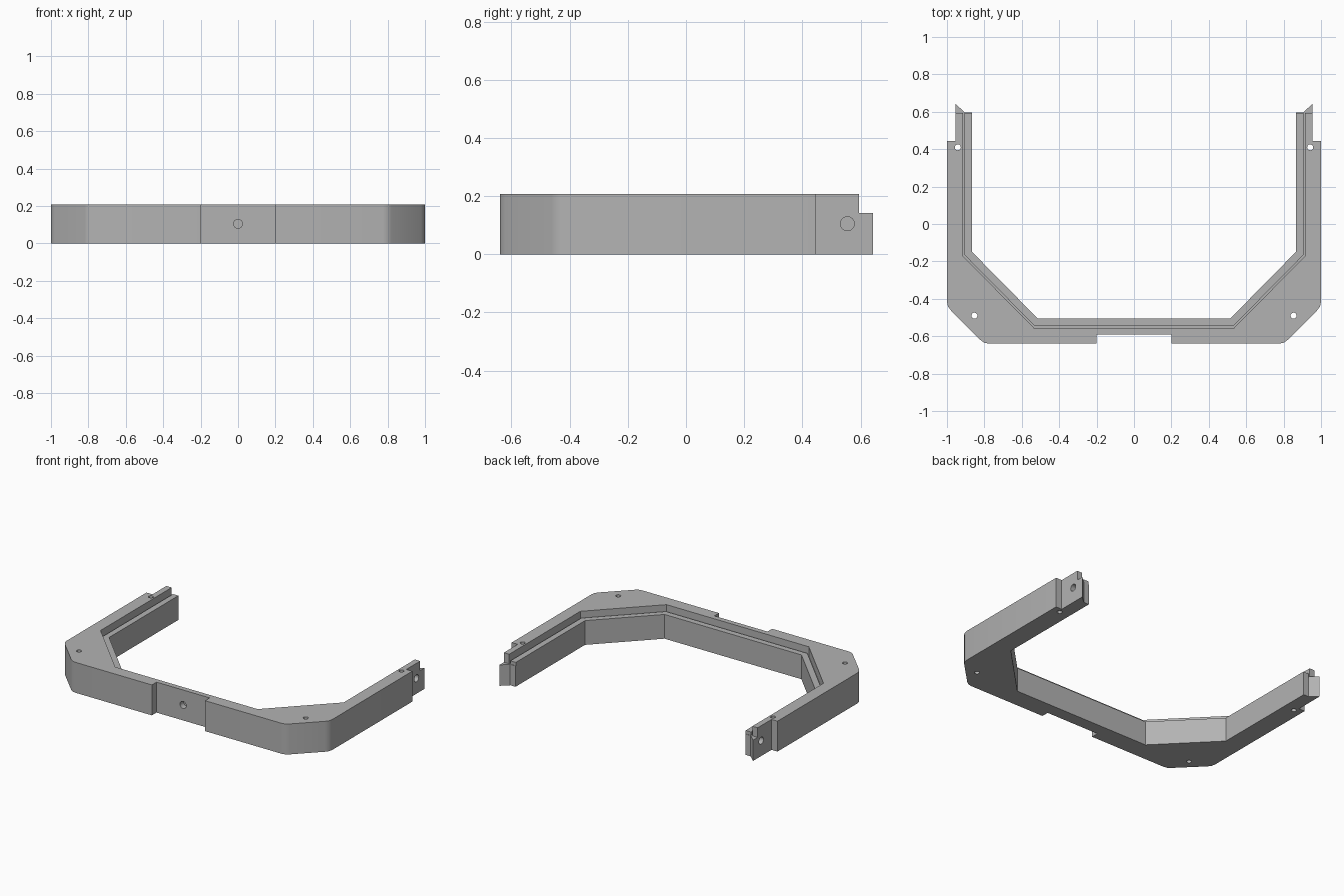
import bpy
from math import pi

cube = bpy.data.objects.get("Cube")
if cube:
    bpy.data.objects.remove(cube, do_unlink=True)

HEIGHT, LEDGE, LOW = 0.207, 0.165, 0.142

grey = bpy.data.materials.new("plain grey")
grey.use_nodes = True
colour = (0.45, 0.45, 0.45, 1)
grey.diffuse_color = colour
grey.node_tree.nodes["Principled BSDF"].inputs["Base Color"].default_value = colour


def prism(name, outline, z0, z1):
    """Extrude a closed plan outline between two heights."""
    n = len(outline)
    verts = [(x, y, z) for z in (z0, z1) for x, y in outline]
    faces = [tuple(reversed(range(n))), tuple(range(n, 2 * n))]
    faces += [(i, (i + 1) % n, n + (i + 1) % n, n + i) for i in range(n)]
    mesh = bpy.data.meshes.new(name)
    mesh.from_pydata(verts, [], faces)
    obj = bpy.data.objects.new(name, mesh)
    bpy.context.collection.objects.link(obj)
    return obj


def mirrored(points):
    return points + [(-x, y) for x, y in reversed(points)]


def inner_path(d, end):
    """Half of the inner edge, offset outward by d, from front to arm end."""
    m = d * 0.414
    return [(0.515 + m, -0.505 - d), (0.865 + d, -0.15 - m), (0.865 + d, end)]


def strip(name, d0, d1, z0):
    """U-shaped strip following the inner edge."""
    outline = mirrored(list(reversed(inner_path(d1, 0.75)))[::-1])
    inner = mirrored(inner_path(d0, 0.75))
    # outer side runs left arm to right arm, inner side returns
    right, left = outline[:3], outline[3:]
    inner_right, inner_left = inner[:3], inner[3:]
    return prism(name, left + right + inner_right[::-1] + inner_left[::-1], z0, 0.3)


def cut(target, cutter):
    mod = target.modifiers.new("cut", 'BOOLEAN')
    mod.operation = 'DIFFERENCE'
    mod.solver = 'EXACT'
    mod.object = cutter
    bpy.context.view_layer.objects.active = target
    bpy.ops.object.modifier_apply(modifier=mod.name)
    bpy.data.objects.remove(cutter, do_unlink=True)


def drill(target, location, radius, depth, rotation=(0, 0, 0)):
    bpy.ops.mesh.primitive_cylinder_add(vertices=24, radius=radius, depth=depth,
                                        location=location, rotation=rotation)
    cut(target, bpy.context.object)


# Frame body: outer edge with rounded corners, notched arm ends, pointed tips
outer = [(0.2, -0.59), (0.2, -0.64), (0.775, -0.64), (0.8, -0.635), (0.82, -0.621),
         (0.979, -0.462), (0.994, -0.442), (1, -0.417), (1, 0.445), (0.955, 0.445),
         (0.955, 0.643), (0.905, 0.597)]
half = outer + inner_path(0, 0.597)[::-1]
frame = prism("frame_body", half + [(-x, y) for x, y in reversed(half)], 0, HEIGHT)

# Stepped ledge and narrow groove along the inside
cut(frame, strip("ledge_cutter", -0.05, 0.045, LEDGE))
cut(frame, strip("groove_cutter", 0.04, 0.05, LOW))

# Lowered tips at the arm ends
cut(frame, prism("tip_cutter", [(-1.1, 0.594), (1.1, 0.594), (1.1, 0.8), (-1.1, 0.8)], LOW, 0.3))

# Screw holes: vertical through holes, blind holes in the sides and the front
for side in (-1, 1):
    drill(frame, (side * 0.942, 0.41, 0.1), 0.016, 0.5)
    drill(frame, (side * 0.853, -0.49, 0.1), 0.016, 0.5)
    drill(frame, (side * 0.955, 0.555, 0.105), 0.024, 0.08, (0, pi / 2, 0))
drill(frame, (0, -0.59, 0.105), 0.024, 0.08, (pi / 2, 0, 0))

frame.data.materials.clear()
frame.data.materials.append(grey)
for face in frame.data.polygons:
    face.material_index = 0

bpy.ops.object.select_all(action='DESELECT')
frame.select_set(True)
bpy.context.view_layer.objects.active = frame
bpy.ops.object.shade_smooth_by_angle(angle=pi / 7)
